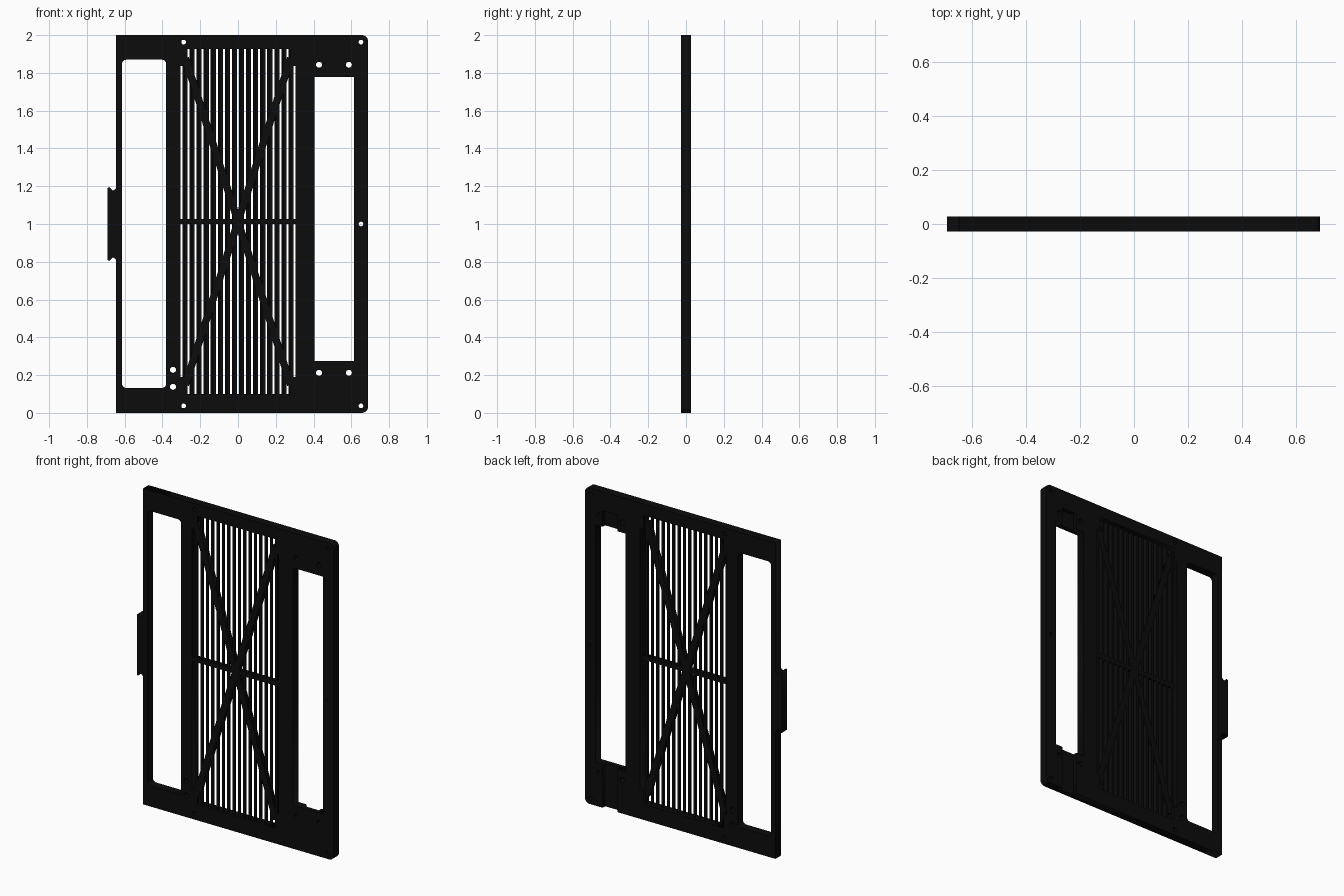
import bpy, bmesh, math
from mathutils import Matrix

if "Cube" in bpy.data.objects:
    bpy.data.objects.remove(bpy.data.objects["Cube"])

T = 0.027            # half thickness of the frame
GRILLE_BACK = 0.003  # rear plane of the thin grille

black = bpy.data.materials.new("matte black")
black.diffuse_color = (0.0035, 0.0035, 0.0035, 1)
black.use_nodes = True
black.node_tree.nodes["Principled BSDF"].inputs["Base Color"].default_value = black.diffuse_color


def add_object(name, mesh):
    ob = bpy.data.objects.new(name, mesh)
    bpy.context.collection.objects.link(ob)
    mesh.materials.clear()
    mesh.materials.append(black)
    return ob


def plate(name, loops, y0, y1):
    """Fill x/z loops (first is the outline, the rest are holes), y0 to y1."""
    cu = bpy.data.curves.new(name, 'CURVE')
    cu.dimensions, cu.fill_mode = '2D', 'BOTH'
    cu.extrude = (y1 - y0) / 2
    for pts in loops:
        sp = cu.splines.new('POLY')
        sp.points.add(len(pts) - 1)
        for p, (x, z) in zip(sp.points, pts):
            p.co = (x, z, 0, 1)
        sp.use_cyclic_u = True
    tmp = bpy.data.objects.new(name, cu)
    bpy.context.collection.objects.link(tmp)
    bpy.context.view_layer.update()
    dg = bpy.context.evaluated_depsgraph_get()
    mesh = bpy.data.meshes.new_from_object(tmp.evaluated_get(dg))
    bpy.data.objects.remove(tmp)
    mesh.transform(Matrix.Translation((0, (y0 + y1) / 2, 0))
                   @ Matrix.Rotation(math.pi / 2, 4, 'X'))
    bm = bmesh.new()
    bm.from_mesh(mesh)
    bmesh.ops.remove_doubles(bm, verts=bm.verts, dist=1e-5)
    bmesh.ops.recalc_face_normals(bm, faces=bm.faces)
    bm.to_mesh(mesh)
    bm.free()
    return add_object(name, mesh)


def arc(cx, cz, r, a0, a1, n):
    return [(cx + r * math.cos(math.radians(a0 + (a1 - a0) * i / n)),
             cz + r * math.sin(math.radians(a0 + (a1 - a0) * i / n)))
            for i in range(n + 1)]


def circle(cx, cz, r):
    return arc(cx, cz, r, 0, 360, 16)[:-1]


def rect(x0, x1, z0, z1, r=0):
    if not r:
        return [(x0, z0), (x1, z0), (x1, z1), (x0, z1)]
    return (arc(x0 + r, z0 + r, r, 180, 270, 4) + arc(x1 - r, z0 + r, r, 270, 360, 4)
            + arc(x1 - r, z1 - r, r, 0, 90, 4) + arc(x0 + r, z1 - r, r, 90, 180, 4))


# Frame outline: rounded right corners, flared tab on the left edge
R = 0.03
outline = [(-0.645, 0)]
outline += arc(0.688 - R, R, R, 270, 360, 5)
outline += arc(0.688 - R, 2 - R, R, 0, 90, 5)
outline += [(-0.645, 2), (-0.645, 1.19), (-0.662, 1.175), (-0.682, 1.195), (-0.69, 1.19),
            (-0.69, 0.81), (-0.682, 0.805), (-0.662, 0.825), (-0.645, 0.81)]

# Grille opening with narrowed top and bottom corners
GX, GI, Z0, Z1, ZA, ZB = 0.304, 0.28, 0.10, 1.926, 0.19, 1.836
opening = [(-GI, Z0), (GI, Z0), (GI, ZA), (GX, ZA), (GX, ZB), (GI, ZB),
           (GI, Z1), (-GI, Z1), (-GI, ZB), (-GX, ZB), (-GX, ZA), (-GI, ZA)]

# Side windows and screw holes
holes = [opening,
         rect(-0.614, -0.38, 0.132, 1.87, 0.022),
         rect(0.405, 0.614, 0.275, 1.778)]
holes += [circle(x, z, 0.0125) for x, z in
          [(-0.288, 0.037), (-0.288, 1.963), (0.651, 0.037), (0.651, 1.0), (0.651, 1.963)]]
holes += [circle(x, z, 0.016) for x, z in
          [(0.429, 0.212), (0.587, 0.212), (0.429, 1.843), (0.587, 1.843),
           (-0.344, 0.228), (-0.344, 0.138)]]
frame = plate("frame", [outline] + holes, -T, T)

# Cable grooves in the back, above and below the right window
for label, z0, z1 in (("lower", -0.02, 0.29), ("upper", 1.76, 1.88)):
    cutter = plate(label + "_groove_cutter", [rect(0.46, 0.565, z0, z1)], 0.002, 0.05)
    cutter.hide_render = True
    cutter.hide_set(True)
    mod = frame.modifiers.new(label + "_groove", 'BOOLEAN')
    mod.operation, mod.solver, mod.object = 'DIFFERENCE', 'EXACT', cutter

# Slanted vertical slats
PITCH, SLAT, SHIFT = 0.0374, 0.015, 0.012
bm = bmesh.new()
for i in range(-8, 8):
    c = (i + 0.5) * PITCH
    z0, z1 = Z0 - 0.005, Z1 + 0.005
    ring = [(c + SHIFT / 2 - SLAT / 2, -T + 0.001), (c + SHIFT / 2 + SLAT / 2, -T + 0.001),
            (c - SHIFT / 2 + SLAT / 2, GRILLE_BACK), (c - SHIFT / 2 - SLAT / 2, GRILLE_BACK)]
    face = bm.faces.new([bm.verts.new((x, y, z0)) for x, y in ring])
    ext = bmesh.ops.extrude_face_region(bm, geom=[face])["geom"]
    bmesh.ops.translate(bm, vec=(0, 0, z1 - z0),
                        verts=[v for v in ext if isinstance(v, bmesh.types.BMVert)])
bmesh.ops.recalc_face_normals(bm, faces=bm.faces)
slat_mesh = bpy.data.meshes.new("grille_slats")
bm.to_mesh(slat_mesh)
bm.free()
add_object("grille_slats", slat_mesh)

# Crossbar and diagonal braces
ZC = 1.013
plate("grille_crossbar", [rect(-0.31, 0.31, ZC - 0.014, ZC + 0.014)], -T, GRILLE_BACK)
dx, dz, half = 0.279, 0.865, 0.0195
length = math.hypot(dx, dz)
nx, nz = half * dz / length, half * dx / length
for label, s in (("rising", 1), ("falling", -1)):
    brace = [(s * (-dx - nx), ZC - dz + nz), (s * (-dx + nx), ZC - dz - nz),
             (s * (dx + nx), ZC + dz - nz), (s * (dx - nx), ZC + dz + nz)]
    plate(label + "_brace", [brace], -T, GRILLE_BACK + 0.001)
